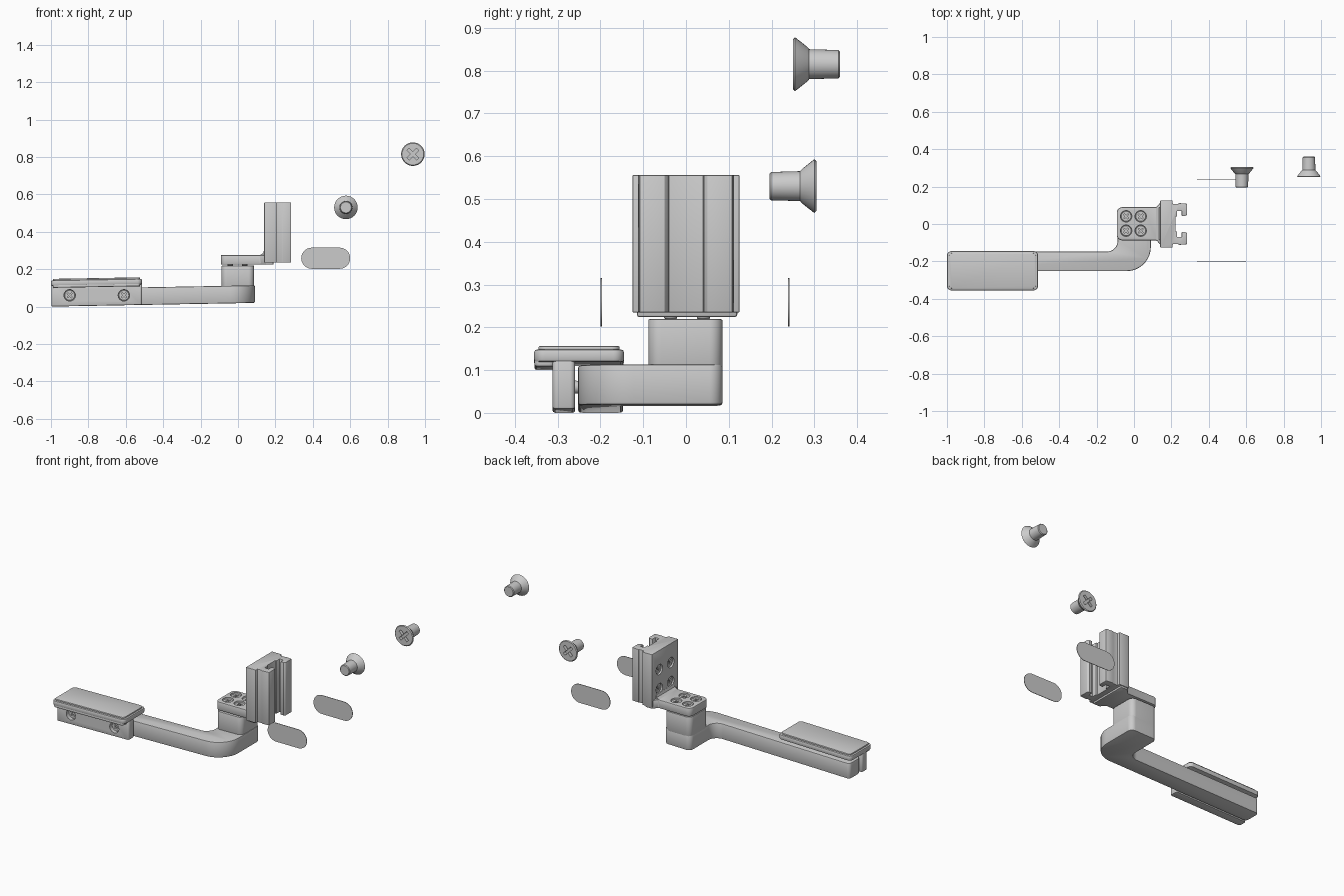
import bpy, bmesh, math
from mathutils import Vector, Matrix

if "Cube" in bpy.data.objects:
    bpy.data.objects.remove(bpy.data.objects["Cube"])

SLOPE = 0.018  # the arm rises slightly towards the post


def rounded(pts, n=8):
    """Polygon from (a, b, radius) corners with filleted corners."""
    out = []
    for i, (a, b, r) in enumerate(pts):
        p = Vector((a, b))
        if r == 0:
            out.append(p)
            continue
        d1 = (Vector(pts[i - 1][:2]) - p).normalized()
        d2 = (Vector(pts[(i + 1) % len(pts)][:2]) - p).normalized()
        half = d1.angle(d2) / 2
        c = p + (d1 + d2).normalized() * r / math.sin(half)
        v0 = (p + d1 * r / math.tan(half) - c).normalized()
        v1 = (p + d2 * r / math.tan(half) - c).normalized()
        out += [c + v0.slerp(v1, k / n).normalized() * r for k in range(n + 1)]
    return out


def rect(a0, a1, b0, b1, r=0):
    return rounded([(a0, b0, r), (a1, b0, r), (a1, b1, r), (a0, b1, r)])


def add(name, bm):
    bmesh.ops.recalc_face_normals(bm, faces=bm.faces)
    me = bpy.data.meshes.new(name)
    bm.to_mesh(me)
    bm.free()
    ob = bpy.data.objects.new(name, me)
    bpy.context.collection.objects.link(ob)
    return ob


def apply(ob, mod):
    bpy.context.view_layer.objects.active = ob
    bpy.ops.object.modifier_apply(modifier=mod.name)


def prism(name, pts, h0, h1, axis='z', bevel=0.0, slope=0.0):
    bm = bmesh.new()
    rings = []
    for h in (h0, h1):
        ring = []
        for a, b in pts:
            x, y, z = (a, b, h) if axis == 'z' else (a, h, b)
            ring.append(bm.verts.new((x, y, z + slope * x)))
        rings.append(ring)
    n = len(pts)
    bm.faces.new(rings[0])
    bm.faces.new(rings[1])
    for i in range(n):
        j = (i + 1) % n
        bm.faces.new((rings[0][i], rings[0][j], rings[1][j], rings[1][i]))
    ob = add(name, bm)
    if bevel:
        m = ob.modifiers.new('bevel', 'BEVEL')
        m.width, m.segments = bevel, 2
        m.limit_method, m.angle_limit = 'ANGLE', math.radians(40)
        apply(ob, m)
    return ob


def lathe(name, profile, n=32):
    """Solid of revolution about z; profile runs from the axis back to it."""
    bm = bmesh.new()
    rings = []
    for r, z in profile:
        if r == 0:
            rings.append([bm.verts.new((0, 0, z))] * n)
        else:
            rings.append([bm.verts.new((r * math.cos(math.tau * k / n),
                                        r * math.sin(math.tau * k / n), z)) for k in range(n)])
    for A, B in zip(rings, rings[1:]):
        for k in range(n):
            j = (k + 1) % n
            bm.faces.new(list(dict.fromkeys((A[k], A[j], B[j], B[k]))))
    return add(name, bm)


def cut(ob, cutter):
    m = ob.modifiers.new('cut', 'BOOLEAN')
    m.operation, m.object, m.solver = 'DIFFERENCE', cutter, 'EXACT'
    apply(ob, m)
    bpy.data.objects.remove(cutter)


def place(ob, loc, direction, scale=1.0):
    q = Vector(direction).to_track_quat('Z', 'Y')
    ob.data.transform(Matrix.Translation(loc) @ q.to_matrix().to_4x4() @ Matrix.Scale(scale, 4))


def screw(name, loc, direction, scale=1.0):
    """Countersunk cross-head screw, head centre at loc, facing direction."""
    ob = lathe(name, [(0, 0), (0.058, 0), (0.063, -0.005), (0.04, -0.034), (0.035, -0.038),
                      (0.033, -0.106), (0.029, -0.11), (0, -0.11)])
    w, l = 0.008, 0.036
    cross = [(l, w), (w, w), (w, l), (-w, l), (-w, w), (-l, w),
             (-l, -w), (-w, -w), (-w, -l), (w, -l), (w, -w), (l, -w)]
    c = math.cos(math.pi / 4)
    cut(ob, prism('cutter', [((a - b) * c, (a + b) * c) for a, b in cross], -0.02, 0.02))
    place(ob, loc, direction, scale)
    return ob


def fit_screw(ob, name, loc, direction, scale, depth):
    """Sink a hole into ob and seat a screw in it."""
    r = 0.068 * scale
    hole = lathe('cutter', [(0, 0.02), (r, 0.02), (r, -depth), (r * 0.55, -depth - 0.022),
                            (0, -depth - 0.022)])
    place(hole, loc, direction)
    cut(ob, hole)
    screw(name, Vector(loc) - Vector(direction) * depth, direction, scale)


# Curved arm and the post at its end
prism('arm', rounded([(-0.992, -0.252, 0.02), (0.09, -0.252, 0.13), (0.09, 0.085, 0.03),
                      (-0.088, 0.085, 0.03), (-0.088, -0.147, 0.055), (-0.992, -0.147, 0.02)], 12),
      0.018, 0.112, bevel=0.006, slope=SLOPE)
prism('post', rect(-0.088, 0.086, -0.088, 0.085, 0.03), 0.10, 0.219, bevel=0.003)

# Pad in two layers with a front lip
prism('pad_base', rect(-1.0, -0.513, -0.355, -0.145, 0.025), 0.128, 0.158, bevel=0.007, slope=SLOPE)
prism('pad_top', rect(-0.99, -0.523, -0.345, -0.155, 0.02), 0.155, 0.166, bevel=0.004, slope=SLOPE)
prism('pad_front_lip', rect(-0.99, -0.523, -0.354, -0.305, 0.015), 0.118, 0.135, bevel=0.005, slope=SLOPE)

# Clamp block on the front of the arm, with two sunk screws
clamp = prism('clamp_block', rect(-0.997, -0.513, -0.312, -0.259, 0.012), 0.018, 0.132,
              bevel=0.006, slope=SLOPE)
for i, x in enumerate((-0.9, -0.61)):
    fit_screw(clamp, f'clamp_screw_{i + 1}', (x, -0.312, 0.06), (0, -1, 0), 0.45, 0.018)

# Angle bracket: flat foot
foot = prism('bracket_foot', rounded([(-0.092, -0.087, 0.03), (0.12, -0.087, 0), (0.145, -0.115, 0),
                                      (0.19, -0.115, 0), (0.19, 0.12, 0), (0.145, 0.12, 0),
                                      (0.12, 0.09, 0), (-0.092, 0.09, 0.03)]),
             0.224, 0.276, bevel=0.006)
for i, (x, y) in enumerate([(-0.042, 0.041), (0.036, 0.041), (-0.042, -0.036), (0.036, -0.036)]):
    fit_screw(foot, f'foot_screw_{i + 1}', (x, y, 0.276), (0, 0, 1), 0.45, 0.007)

# Angle bracket: upright plate with two hooked rail jaws
half = [(0.14, 0.125), (0.206, 0.125), (0.206, 0.108), (0.238, 0.108), (0.238, 0.112),
        (0.284, 0.108), (0.284, 0.05), (0.274, 0.043), (0.255, 0.043), (0.255, 0.07), (0.23, 0.07),
        (0.23, 0.04), (0.222, 0.04)]
upright = prism('bracket_upright', half + [(x, -y) for x, y in reversed(half)], 0.235, 0.556,
                bevel=0.002)
n = 0
for y in (-0.055, 0.055):
    for z in (0.325, 0.44):
        n += 1
        fit_screw(upright, f'upright_screw_{n}', (0.14, y, z), (-1, 0, 0), 0.45, 0.007)

# Fillet between foot and upright
prism('bracket_fillet', [(0.15, 0.265), (0.15, 0.30), (0.139, 0.30), (0.134, 0.285),
                         (0.117, 0.275), (0.117, 0.265)], -0.085, 0.088, axis='y')

# Loose oval stickers
for side, y in (('front', -0.198), ('back', 0.24)):
    prism(f'{side}_oval_sticker', rect(0.338, 0.6, 0.202, 0.315, 0.0564), y - 0.0015, y + 0.0015, axis='y')

# Loose screws
screw('loose_screw_right', (0.935, 0.25, 0.815), (0, -1, 0))
screw('loose_screw_left', (0.577, 0.305, 0.53), (0, 1, 0))

bpy.ops.object.select_all(action='SELECT')
bpy.ops.object.shade_smooth_by_angle(angle=math.radians(30))
